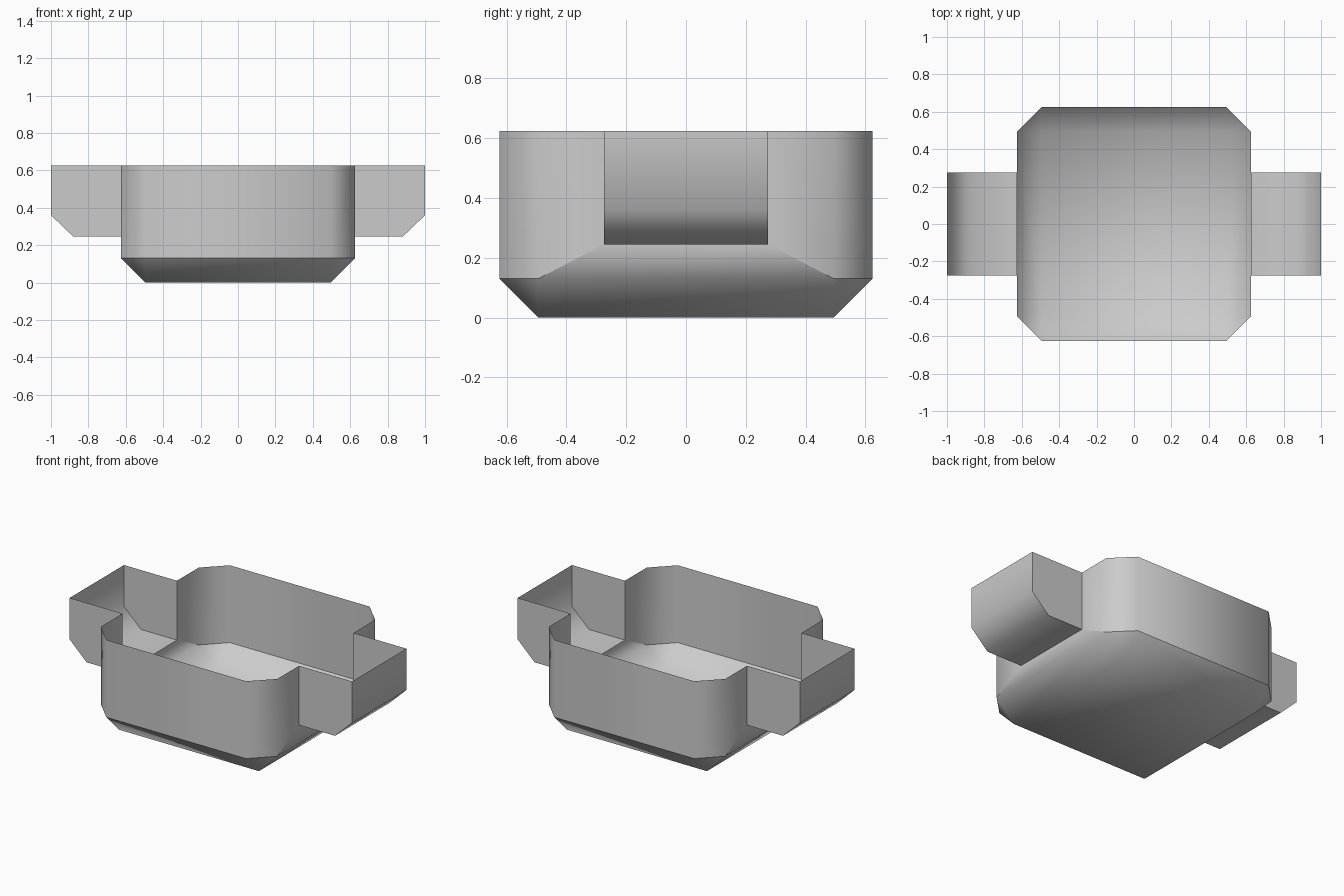
import bpy
import bmesh

cube = bpy.data.objects.get("Cube")
if cube:
    bpy.data.objects.remove(cube, do_unlink=True)

R, C = 0.625, 0.495         # basin half width, half width before the corner cut
RIM, BEND = 0.625, 0.13     # heights of the rim and of the lower chamfer
GAP, SILL = 0.275, 0.245    # half width and floor height of the side openings

grey = bpy.data.materials.new("plain grey")
grey.use_nodes = True
grey.diffuse_color = (0.6, 0.6, 0.6, 1)
grey.node_tree.nodes["Principled BSDF"].inputs["Base Color"].default_value = (0.6, 0.6, 0.6, 1)


def build(name, polygons, is_sharp):
    """Weld polygons into one smooth open shell with chosen sharp edges."""
    bm = bmesh.new()
    for poly in polygons:
        bm.faces.new([bm.verts.new(p) for p in poly])
    bmesh.ops.remove_doubles(bm, verts=bm.verts, dist=0.0005)
    bmesh.ops.recalc_face_normals(bm, faces=bm.faces)
    bm.normal_update()
    lowest = min(bm.faces, key=lambda f: f.calc_center_median().z)
    if lowest.normal.z > 0:
        bmesh.ops.reverse_faces(bm, faces=bm.faces)
    for f in bm.faces:
        f.smooth = True
    for e in bm.edges:
        e.smooth = not is_sharp(*[v.co for v in e.verts])
    mesh = bpy.data.meshes.new(name)
    bm.to_mesh(mesh)
    bm.free()
    mesh.materials.append(grey)
    obj = bpy.data.objects.new(name, mesh)
    bpy.context.collection.objects.link(obj)


# Basin: floor, chamfers, front and back walls, side walls with openings
basin = [[(-C, -C, 0), (C, -C, 0), (C, C, 0), (-C, C, 0)]]
for s in (-1, 1):
    basin.append([(-C, s * R, BEND), (C, s * R, BEND), (C, s * R, RIM), (-C, s * R, RIM)])
    basin.append([(-C, s * C, 0), (C, s * C, 0), (C, s * R, BEND), (-C, s * R, BEND)])
    basin.append([(s * C, -C, 0), (s * C, C, 0), (s * R, C, BEND), (s * R, -C, BEND)])
    basin.append([(s * R, -C, BEND), (s * R, C, BEND), (s * R, GAP, SILL), (s * R, -GAP, SILL)])
    for t in (-1, 1):
        basin.append([(s * R, t * C, BEND), (s * R, t * GAP, SILL),
                      (s * R, t * GAP, RIM), (s * R, t * C, RIM)])
        basin.append([(s * C, t * R, BEND), (s * R, t * C, BEND),
                      (s * R, t * C, RIM), (s * C, t * R, RIM)])
        basin.append([(s * C, t * C, 0), (s * C, t * R, BEND), (s * R, t * C, BEND)])


def basin_sharp(a, b):
    # Seam above the chamfer, rising to the openings at the sides
    vertical = (a - b).xy.length < 0.01
    side_fold = abs(a.y + b.y) < 0.01 and abs(a.x - b.x) < 0.01
    return min(a.z, b.z) > BEND - 0.01 and not vertical and not side_fold


build("basin", basin, basin_sharp)

# Side scoops: a bent sheet between two flat cheeks
profile = [(R, SILL), (0.88, SILL), (1, 0.36), (1, RIM)]
for name, s in (("left_scoop", 1), ("right_scoop", -1)):
    scoop = [[(s * x, y, z) for x, z in profile + [(R, RIM)]] for y in (-GAP, GAP)]
    for (x, z), (u, w) in zip(profile, profile[1:]):
        scoop.append([(s * x, -GAP, z), (s * u, -GAP, w), (s * u, GAP, w), (s * x, GAP, z)])
    build(name, scoop, lambda a, b: abs(a.y - b.y) < 0.01)
